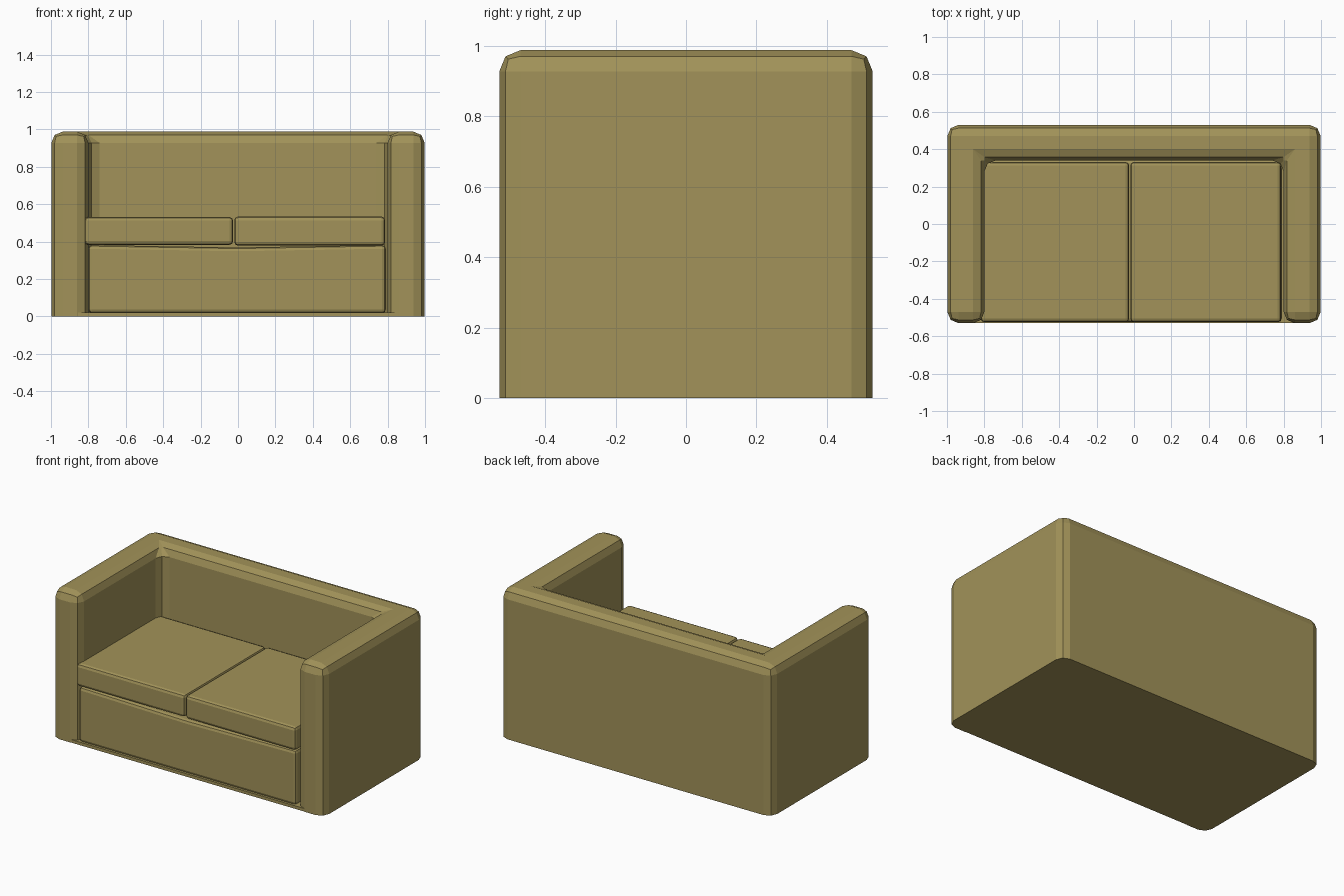
import bpy, bmesh

if "Cube" in bpy.data.objects:
    bpy.data.objects.remove(bpy.data.objects["Cube"])

mat = bpy.data.materials.new("olive_fabric")
mat.diffuse_color = (0.36, 0.29, 0.10, 1)
mat.use_nodes = True
mat.node_tree.nodes["Principled BSDF"].inputs["Base Color"].default_value = mat.diffuse_color


def finish(bm, name):
    bmesh.ops.recalc_face_normals(bm, faces=bm.faces)
    me = bpy.data.meshes.new(name)
    bm.to_mesh(me)
    bm.free()
    me.materials.append(mat)
    ob = bpy.data.objects.new(name, me)
    bpy.context.collection.objects.link(ob)
    return ob


def prism(outline, z0, z1):
    bm = bmesh.new()
    face = bm.faces.new([bm.verts.new((x, y, z0)) for x, y in outline])
    ext = bmesh.ops.extrude_face_region(bm, geom=[face], use_keep_orig=True)
    for v in ext["geom"]:
        if isinstance(v, bmesh.types.BMVert):
            v.co.z = z1
    bmesh.ops.recalc_face_normals(bm, faces=bm.faces)
    return bm


def bevel(bm, edges, width):
    bmesh.ops.bevel(bm, geom=edges, offset=width, segments=2, profile=0.5,
                    affect='EDGES', clamp_overlap=True)


def box(name, x0, x1, y0, y1, z0, z1, r=0, sag=0):
    bm = prism([(x0, y0), (x1, y0), (x1, y1), (x0, y1)], z0, z1)
    if r:
        bevel(bm, bm.edges[:], r)
    if sag:
        # crease across the middle, dropping the top slightly
        bmesh.ops.bisect_plane(bm, geom=bm.verts[:] + bm.edges[:] + bm.faces[:],
                               plane_co=((x0 + x1) / 2, 0, 0), plane_no=(1, 0, 0))
        for v in bm.verts:
            if abs(v.co.x - (x0 + x1) / 2) < 1e-4 and v.co.z > (z0 + z1) / 2:
                v.co.z -= sag
    return finish(bm, name)


# U-shaped shell: both arms and the back, rounded everywhere but the floor
half = [(0.80, 0.34), (0.80, -0.53), (0.998, -0.53), (0.998, 0.53)]
outline = half + [(-x, y) for x, y in reversed(half)]
bm = prism(outline, 0, 0.988)
bevel(bm, [e for e in bm.edges if max(v.co.z for v in e.verts) > 0.5], 0.06)
finish(bm, "arms_and_back")

# Floor slab closing the underside between the arms
box("base_slab", -0.90, 0.90, -0.528, 0.40, 0, 0.02)

# Seat body with a slightly sagging top
box("seat_base", -0.80, 0.79, -0.525, 0.345, 0.018, 0.382, 0.02, 0.013)

# Two loose seat cushions
box("left_cushion", -0.82, -0.026, -0.525, 0.332, 0.383, 0.532, 0.02)
box("right_cushion", -0.02, 0.787, -0.525, 0.332, 0.379, 0.534, 0.02)
